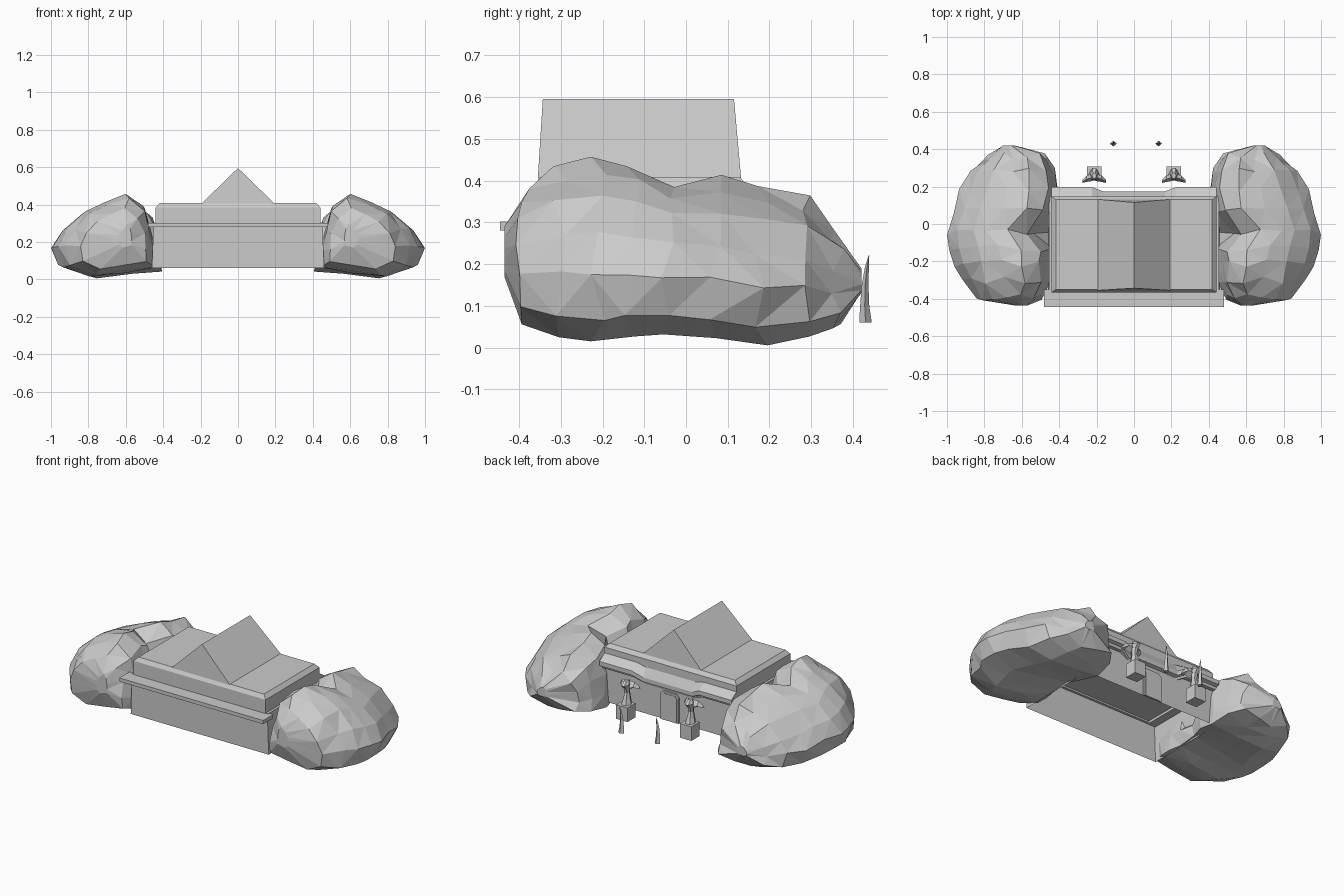
import bpy, bmesh, math, random

if "Cube" in bpy.data.objects:
    bpy.data.objects.remove(bpy.data.objects["Cube"])

random.seed(4)


def finish(name, bm):
    bmesh.ops.recalc_face_normals(bm, faces=bm.faces)
    me = bpy.data.meshes.new(name)
    bm.to_mesh(me)
    bm.free()
    ob = bpy.data.objects.new(name, me)
    bpy.context.collection.objects.link(ob)
    return ob


def loft(name, rings, caps=(True, True), facet=False):
    """Skin a list of equal-length point rings."""
    bm = bmesh.new()
    vs = [[bm.verts.new(p) for p in r] for r in rings]
    n = len(vs[0])
    for a, b in zip(vs, vs[1:]):
        for i in range(n):
            bm.faces.new((a[i], a[(i + 1) % n], b[(i + 1) % n], b[i]))
    if caps[0]:
        bm.faces.new(vs[0][::-1])
    if caps[1]:
        bm.faces.new(vs[-1])
    if facet:
        bmesh.ops.triangulate(bm, faces=bm.faces[:])
    return finish(name, bm)


def rect(x0, x1, y0, y1, z):
    return [(x0, y0, z), (x1, y0, z), (x1, y1, z), (x0, y1, z)]


def box(name, x0, x1, y0, y1, z0, z1):
    return loft(name, [rect(x0, x1, y0, y1, z0), rect(x0, x1, y0, y1, z1)])


# Walls, open underneath, with a doorway on the rear side
loft("walls", [rect(-.46, .46, -.365, .15, .06), rect(-.452, .452, -.365, .15, .29)],
     (False, False))
door_prof = [(-.062, .06), (.062, .06), (.062, .215), (.045, .232), (-.045, .232), (-.062, .215)]
loft("door_frame", [[(x, y, z) for x, z in door_prof] for y in (.150, .158)])
loft("door_panel", [[(x * .82, y, .06 + (z - .06) * .93) for x, z in door_prof]
                    for y in (.155, .161)])

# Ledge along the front and mouldings along the sides
box("front_ledge", -.48, .48, -.445, -.35, .28, .302)
for s in (-1, 1):
    a, b = sorted((s * .40, s * .455))
    box("side_moulding", a, b, -.36, .15, .275, .305)

# Roof block with chamfered rim
loft("roof_block", [rect(-.44, .44, -.365, .147, .29), rect(-.44, .44, -.365, .147, .385),
                    rect(-.418, .418, -.35, .13, .408)])

# Gable prism, narrowing slightly to the ridge
loft("gable_roof", [[(-.195, -.355, .405), (.195, -.355, .405), (0, -.343, .595)],
                    [(-.195, .132, .405), (.195, .132, .405), (0, .115, .595)]])

# Rear cornice that dips in the middle
path = [(-.44, .197, 0), (-.225, .197, 0), (-.165, .175, -.032),
        (.165, .175, -.032), (.225, .197, 0), (.44, .197, 0)]
loft("rear_cornice", [[(x, .12, .27 + d), (x, y - .025, .27 + d), (x, y - .02, .285 + d),
                       (x, y, .292 + d), (x, y, .318 + d), (x, .147, .35 + d * .4),
                       (x, .12, .35 + d * .4)] for x, y, d in path])

# Boulders: a lumpy section swept front to back, then mirrored.
# Section as fractions of width and height
section = [(.28, 1), (.5, .9), (.72, .78), (.9, .57), (1, .36), (.94, .12), (.65, 0),
           (.3, .05), (-.02, .1), (-.02, .3), (.02, .6), (.1, .84)]
# y, x min, x max, z min, z max
stations = [(-.435, .57, .64, .17, .29), (-.39, .50, .85, .06, .38), (-.30, .46, .92, .03, .435),
            (-.21, .455, .965, .015, .462), (-.13, .455, .985, .02, .44),
            (-.04, .47, 1.0, .03, .41), (.07, .43, .965, .025, .412), (.18, .415, .93, .01, .385),
            (.28, .435, .87, .025, .36), (.36, .48, .79, .05, .28), (.42, .64, .70, .13, .19)]
rings = []
for k, (y, x0, x1, z0, z1) in enumerate(stations):
    j = 0 if k in (0, len(stations) - 1) else .012
    ring_pts = []
    for i, (u, v) in enumerate(section):
        # cleft along the inner side where two boulders meet
        pinch = .05 if k == 5 and i in (0, 1, 10, 11) else 0
        x = x0 + u * (x1 - x0) + pinch + random.uniform(-j, j) * .8
        z = z0 + v * (z1 - z0) - pinch * .4 + random.uniform(-j, j) * .6
        ring_pts.append((min(x, 1), y + random.uniform(-j, j) * 1.6, max(z, .004)))
    rings.append(ring_pts)
rock = loft("boulders", rings, facet=True)
rock.modifiers.new("mirror", 'MIRROR')


# Guardian statues on pedestals
def ring(cx, cy, z, rx, ry, n=6):
    return [(cx + rx * math.cos(i * math.tau / n), cy + ry * math.sin(i * math.tau / n), z)
            for i in range(n)]


for s in (-1, 1):
    cx = s * .213
    box("pedestal", cx - .038, cx + .038, .232, .308, .065, .15)
    # seated body tapering to neck, then head
    loft("statue_body", [ring(cx, .262, .15, .03, .034), ring(cx, .258, .18, .022, .026),
                         ring(cx, .255, .215, .015, .017), ring(cx, .258, .245, .018, .022),
                         ring(cx, .268, .268, .021, .036), ring(cx, .258, .29, .012, .016)])
    # spread wings
    for t in (-1, 1):
        loft("statue_wing", [[(cx + t * .008, .230, .23), (cx + t * .008, .268, .245),
                              (cx + t * .008, .25, .286)],
                             [(cx + t * .04, .225, .243), (cx + t * .04, .26, .255),
                              (cx + t * .04, .24, .28)],
                             [(cx + t * .064, .220, .24), (cx + t * .062, .238, .245),
                              (cx + t * .06, .228, .258)]])

# Curved tusks in front of the door
for cx in (-.11, .132):
    loft("tusk", [ring(cx, .43, .06, .018, .015, 4), ring(cx - .003, .428, .10, .014, .011, 4),
                  ring(cx - .003, .429, .15, .010, .008, 4), ring(cx, .433, .19, .006, .005, 4),
                  ring(cx + .004, .438, .22, .001, .001, 4)])
